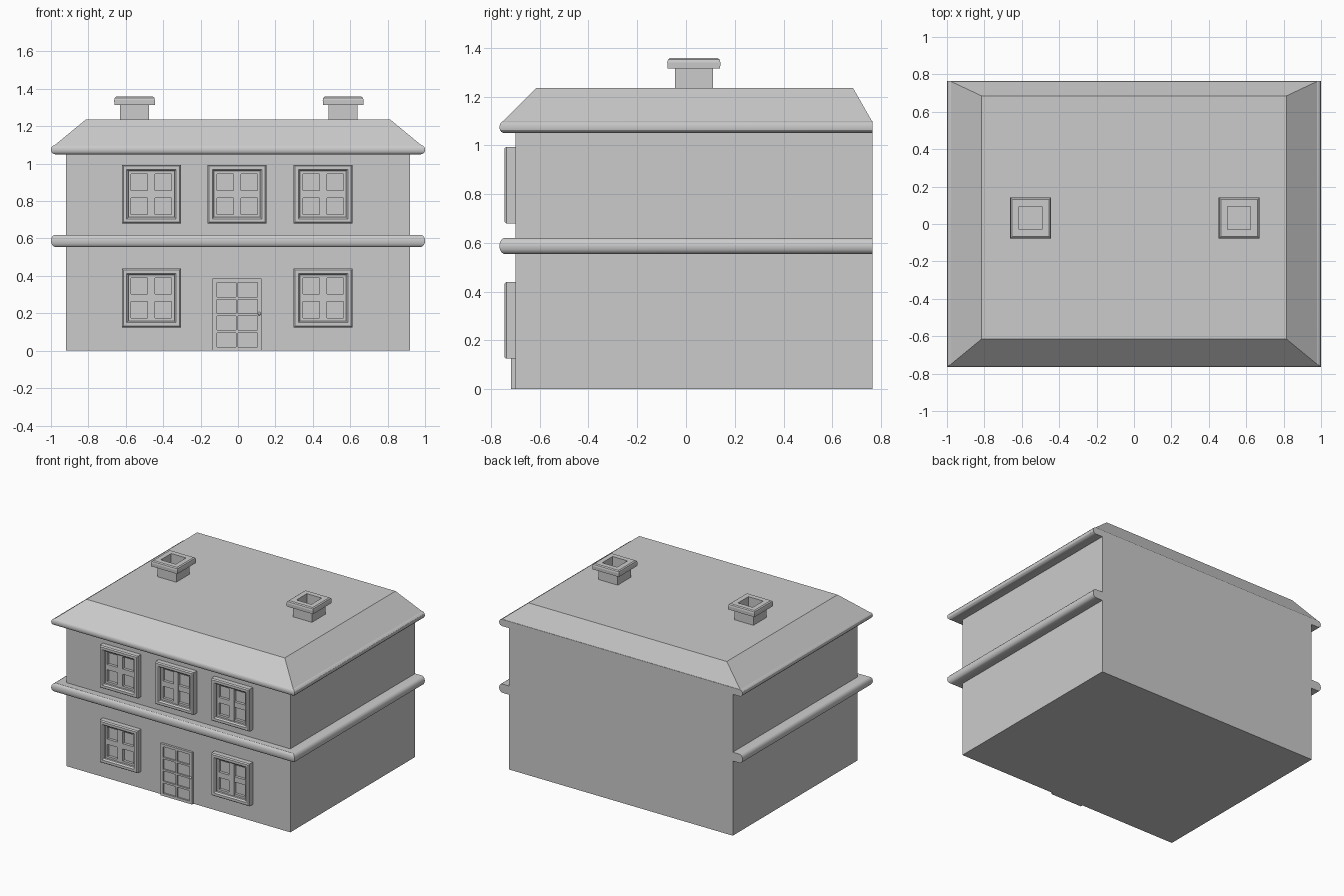
import bpy, bmesh
from mathutils import Vector

if "Cube" in bpy.data.objects:
    bpy.data.objects.remove(bpy.data.objects["Cube"])


def finish(name, bm, smooth=False):
    bmesh.ops.recalc_face_normals(bm, faces=bm.faces)
    me = bpy.data.meshes.new(name)
    bm.to_mesh(me)
    bm.free()
    ob = bpy.data.objects.new(name, me)
    bpy.context.collection.objects.link(ob)
    if smooth:
        bpy.ops.object.select_all(action='DESELECT')
        ob.select_set(True)
        bpy.context.view_layer.objects.active = ob
        bpy.ops.object.shade_smooth_by_angle()
    return ob


def loft(name, rings, closed_ring, closed_loft, caps=False, smooth=False):
    """Skin consecutive rings of points with quads."""
    bm = bmesh.new()
    vs = [[bm.verts.new(p) for p in r] for r in rings]
    n, m = len(vs), len(vs[0])
    for i in range(n if closed_loft else n - 1):
        a, b = vs[i], vs[(i + 1) % n]
        for j in range(m if closed_ring else m - 1):
            k = (j + 1) % m
            bm.faces.new((a[j], a[k], b[k], b[j]))
    if caps:
        bm.faces.new(vs[0])
        bm.faces.new(vs[-1])
    return finish(name, bm, smooth)


def box(name, x0, x1, y0, y1, z0, z1):
    rect = [(x0, y0), (x1, y0), (x1, y1), (x0, y1)]
    return loft(name, [[(x, y, z) for x, y in rect] for z in (z0, z1)], True, False, True)


CORNERS = [(-1, -1), (1, -1), (1, 1), (-1, 1)]
BACK = 0.765

# Main walls and roof
box("house_walls", -0.92, 0.92, -0.70, BACK, 0, 1.10)
loft("roof", [
    [(-0.985, -0.755, 1.095), (0.985, -0.755, 1.095), (0.985, BACK, 1.095), (-0.985, BACK, 1.095)],
    [(-0.815, -0.615, 1.235), (0.815, -0.615, 1.235), (0.815, 0.685, 1.235), (-0.815, 0.685, 1.235)],
], True, False, True)


# Rounded mouldings wrapping front and sides, cut flush at the back
def moulding(name, z0, z1):
    h = z1 - z0
    prof = [(-0.02, 0), (0.058, 0), (0.070, 0.09), (0.078, 0.27), (0.08, 0.5),
            (0.078, 0.73), (0.070, 0.91), (0.058, 1), (-0.02, 1)]
    rings = []
    for sx, front in [(-1, False), (-1, True), (1, True), (1, False)]:
        rings.append([(sx * (0.92 + o), -0.70 - o * 0.81 if front else BACK, z0 + t * h)
                      for o, t in prof])
    loft(name, rings, True, False, True, True)


moulding("floor_moulding", 0.555, 0.62)
moulding("eaves_moulding", 1.05, 1.10)

# Hollow chimneys with capped tops
for cx, side in [(-0.553, "left"), (0.562, "right")]:
    prof = [(0.078, 1.22), (0.078, 1.315), (0.108, 1.315), (0.109, 1.34), (0.106, 1.352),
            (0.098, 1.358), (0.061, 1.358), (0.061, 1.22)]
    loft(side + "_chimney", [[(cx + sx * r, 0.032 + sy * r, z) for sx, sy in CORNERS]
                             for r, z in prof], True, True)


# Windows: bevelled frame plus recessed glazing bars
def window(name, cx, cz):
    prof = [(0.157, -0.69), (0.157, -0.737), (0.150, -0.745), (0.132, -0.745),
            (0.123, -0.735), (0.123, -0.69)]
    loft(name + "_frame", [[(cx + sx * r, y, cz + sz * r) for sx, sz in CORNERS]
                           for r, y in prof], True, True)
    box(name + "_sash_upright", cx - 0.02, cx + 0.02, -0.724, -0.69, cz - 0.124, cz + 0.124)
    box(name + "_sash_crossbar", cx - 0.124, cx + 0.124, -0.720, -0.69, cz - 0.02, cz + 0.02)
    # slim inner sash against the frame
    prof = [(0.125, -0.69), (0.125, -0.720), (0.108, -0.720), (0.108, -0.69)]
    loft(name + "_sash", [[(cx + sx * r, y, cz + sz * r) for sx, sz in CORNERS]
                          for r, y in prof], True, True)


for cx, side in [(-0.463, "left"), (-0.005, "middle"), (0.455, "right")]:
    window("upper_" + side + "_window", cx, 0.837)
    if side != "middle":
        window("lower_" + side + "_window", cx, 0.282)

# Door: slab with stiles and rails leaving eight sunken panels
box("door_slab", -0.135, 0.125, -0.706, -0.69, 0, 0.385)
for i, (a, b) in enumerate([(-0.135, -0.113), (-0.010, 0.001), (0.104, 0.125)]):
    box(f"door_stile_{i}", a, b, -0.717, -0.70, 0, 0.385)
for i, (a, b) in enumerate([(0, 0.02), (0.096, 0.110), (0.186, 0.199), (0.275, 0.288), (0.366, 0.385)]):
    for j, (c, d) in enumerate([(-0.113, -0.010), (0.001, 0.104)]):
        box(f"door_rail_{i}_{j}", c, d, -0.717, -0.70, a, b)
bm = bmesh.new()
bmesh.ops.create_uvsphere(bm, u_segments=12, v_segments=8, radius=0.009)
bmesh.ops.translate(bm, verts=bm.verts, vec=Vector((0.114, -0.722, 0.198)))
finish("door_knob", bm, True)
